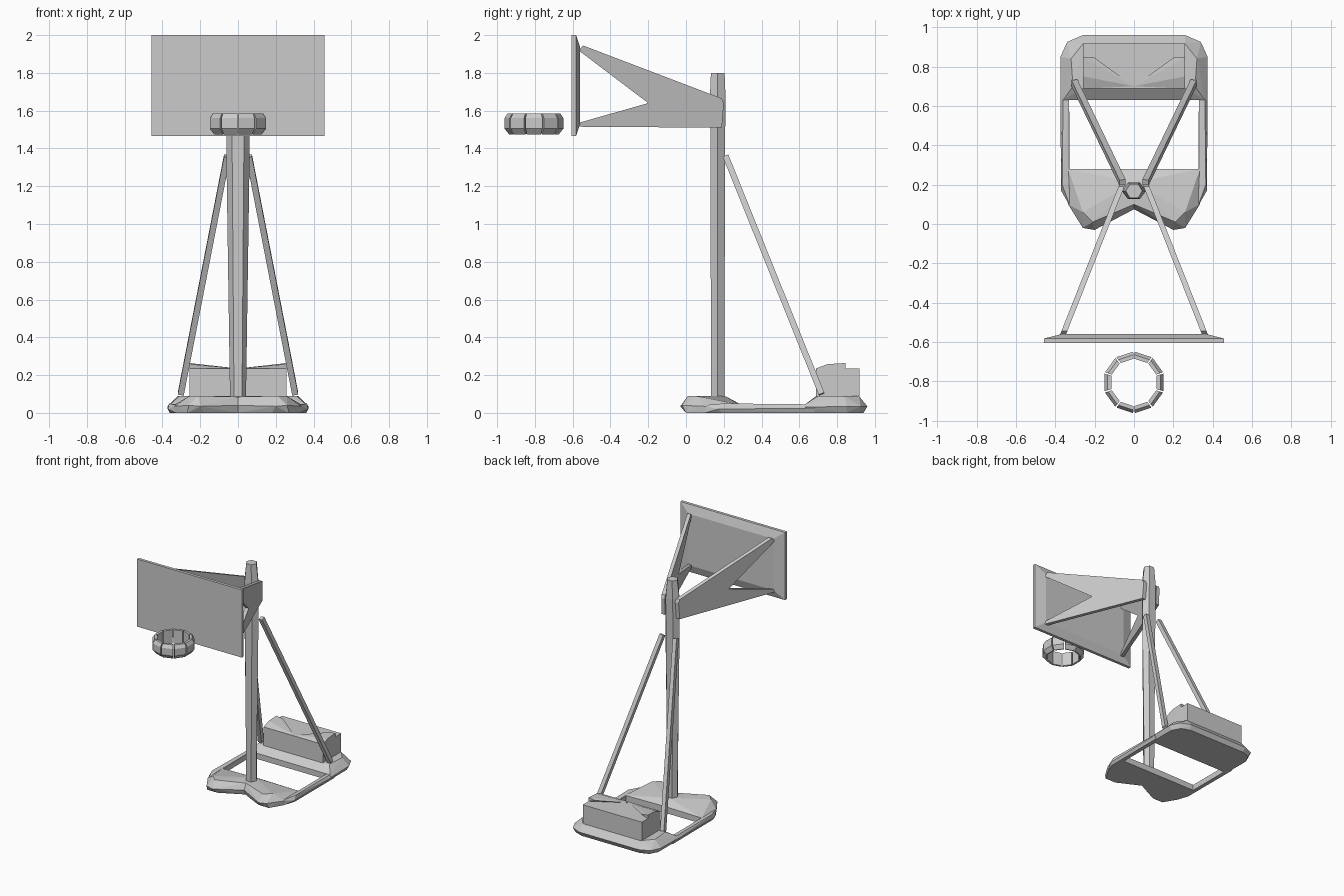
import bpy, bmesh, math
from mathutils import Vector

if "Cube" in bpy.data.objects:
    bpy.data.objects.remove(bpy.data.objects["Cube"])


def finish(bm, name, mirror=False):
    bmesh.ops.recalc_face_normals(bm, faces=bm.faces[:])
    me = bpy.data.meshes.new(name)
    bm.to_mesh(me)
    bm.free()
    ob = bpy.data.objects.new(name, me)
    bpy.context.collection.objects.link(ob)
    if mirror:
        m = ob.modifiers.new("Mirror", 'MIRROR')
        m.use_axis[0] = True
        m.use_mirror_merge = False
    return ob


def hull(name, pts, mirror=False):
    bm = bmesh.new()
    vs = [bm.verts.new(p) for p in pts]
    r = bmesh.ops.convex_hull(bm, input=vs)
    junk = {g for g in r["geom_interior"] + r["geom_unused"]
            if isinstance(g, bmesh.types.BMVert)}
    bmesh.ops.delete(bm, geom=list(junk), context='VERTS')
    bmesh.ops.dissolve_limit(bm, angle_limit=0.01, verts=bm.verts[:], edges=bm.edges[:])
    return finish(bm, name, mirror)


def loft(name, rings, mirror=False):
    bm = bmesh.new()
    loops = [[bm.verts.new(p) for p in r] for r in rings]
    n = len(loops[0])
    for a, b in zip(loops, loops[1:]):
        for i in range(n):
            bm.faces.new((a[i], a[(i + 1) % n], b[(i + 1) % n], b[i]))
    bm.faces.new(loops[0])
    bm.faces.new(loops[-1][::-1])
    return finish(bm, name, mirror)


def both(pts):
    return [(s * x, y, z) for x, y, z in pts for s in (-1, 1)]


# Backboard: flat front plate with a bevelled back
def board_ring(w, z0, z1, y):
    return [(-w, y, z0), (w, y, z0), (w, y, z1), (-w, y, z1)]


loft("backboard", [board_ring(.457, 1.467, 2, -.605), board_ring(.457, 1.467, 2, -.582),
                   board_ring(.37, 1.53, 1.935, -.56)])

# Rim: ten separate faceted segments
profile = [(.12, 1.478), (.132, 1.475), (.156, 1.505), (.156, 1.56), (.14, 1.585), (.12, 1.585)]
N = 10
for i in range(N):
    ends = []
    for k in (.04, .96):
        a = 2 * math.pi * (i + k) / N + math.pi / 2
        ends.append([(r * math.cos(a), -.805 + r * math.sin(a), z) for r, z in profile])
    loft(f"rim_segment_{i}", ends)

# Pole: six sided, widest where the arms attach
loft("pole", [[(w * c, .168 + d * s, z) for c, s in
               ((-1, 0), (-.5, -1), (.5, -1), (1, 0), (.5, 1), (-.5, 1))]
              for z, w, d in ((.06, .042, .036), (1.4, .062, .038),
                              (1.66, .06, .042), (1.8, .042, .036))])

# Backboard arms: sideways K plates running diagonally from pole to board
K = [(-.57, 1.92), (-.545, 1.945), (.19, 1.665), (.2, 1.64), (.19, 1.51),
     (-.57, 1.515), (-.57, 1.535), (-.2, 1.64)]
loft("board_arm", [[(.06 + (.2 - y) / .76 * .3 + t, y, z) for y, z in K]
                   for t in (-.015, .015)], True)

# Rear braces: slim square bars from pole to rear base
a, b = Vector((.058, .21, 1.36)), Vector((.303, .718, .10))
d = (b - a).normalized()
u = d.cross(Vector((1, 0, 0))).normalized()
v = d.cross(u)
loft("rear_brace", [[p + u * .016 * i + v * .016 * j
                     for i, j in ((-1, -1), (1, -1), (1, 1), (-1, 1))] for p in (a, b)], True)

# Front base: two mirrored faceted lobes
hull("front_base", [
    (0, .09, 0), (.18, .0, 0), (.27, 0, 0), (.33, .1, 0), (.335, .28, 0), (0, .28, 0),
    (0, .075, .04), (.2, -.03, .035), (.26, -.02, .04), (.335, .1, .035),
    (.335, .28, .045), (0, .28, .05),
    (0, .1, .085), (.21, .01, .09), (.26, .06, .088), (.28, .12, .075), (0, .21, .088)], True)

# Side rails
hull("side_rail", [(.33, .1, 0), (.36, .19, 0), (.362, .68, 0), (.33, .68, 0),
                   (.325, .09, .04), (.371, .17, .02), (.374, .68, .025),
                   (.365, .2, .05), (.36, .68, .045), (.33, .68, .045), (.33, .2, .045)], True)

# Rear base: slab with chamfered corners
hull("rear_base", both([
    (.355, .63, 0), (.355, .85, 0), (.32, .915, 0), (.25, .94, 0),
    (.374, .63, .03), (.374, .85, .035), (.34, .925, .035), (.26, .96, .035),
    (.36, .63, .045), (.26, .69, .09), (.31, .70, .09), (.32, .84, .088), (.26, .915, .09)]))

# Ballast box with two raised wedges on its lid
hull("ballast_box", both([(.258, y, z) for y in (.688, .918) for z in (.07, .235)]))
hull("ballast_lid_wedge", [(.258, .688, .235), (.258, .75, .258), (.258, .845, .264),
                           (.258, .845, .235), (.2, .845, .256), (0, .70, .235)], True)
